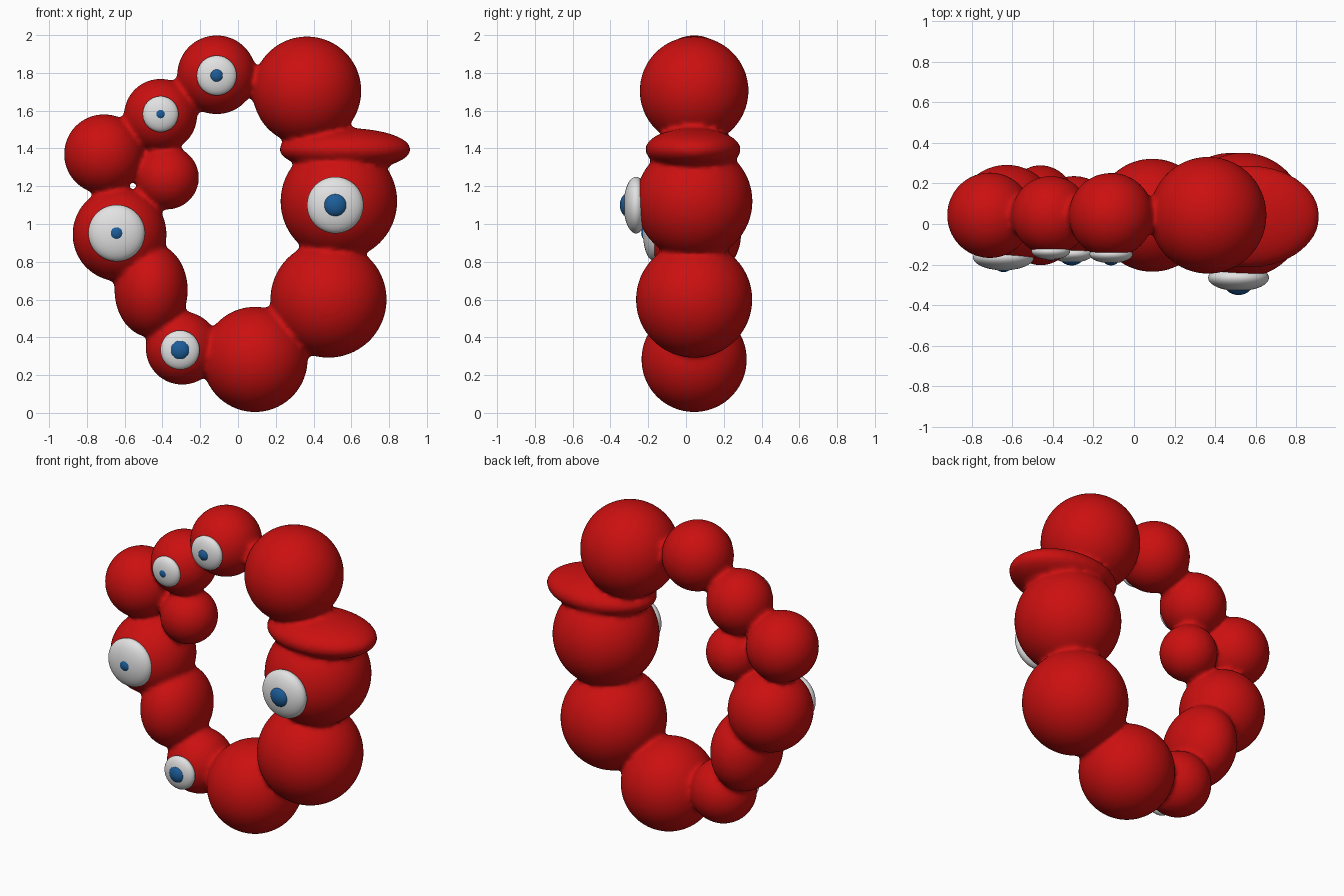
import bpy, bmesh
from mathutils import Matrix, Vector

if "Cube" in bpy.data.objects:
    bpy.data.objects.remove(bpy.data.objects["Cube"])


def material(name, rgb):
    m = bpy.data.materials.new(name)
    m.diffuse_color = (*rgb, 1)
    m.use_nodes = True
    m.node_tree.nodes["Principled BSDF"].inputs["Base Color"].default_value = m.diffuse_color
    return m


RED = material("red", (0.6, 0.005, 0.005))
WHITE = material("white", (0.76, 0.76, 0.76))
BLUE = material("blue", (0.012, 0.11, 0.32))


def ellipsoids(name, mat, items, subdiv):
    """One object from a list of (centre, radii) ellipsoids."""
    bm = bmesh.new()
    for centre, radii in items:
        bmesh.ops.create_icosphere(
            bm, subdivisions=subdiv, radius=1,
            matrix=Matrix.Translation(centre) @ Matrix.Diagonal((*radii, 1)))
    for f in bm.faces:
        f.smooth = True
    me = bpy.data.meshes.new(name)
    bm.to_mesh(me)
    bm.free()
    me.materials.append(mat)
    ob = bpy.data.objects.new(name, me)
    bpy.context.collection.objects.link(ob)
    return ob


# Ring of round lobes: x, z, radius
Y = 0.043
lobes = [
    (0.365, 1.705, 0.288),    # top right
    (-0.113, 1.79, 0.209),    # top
    (-0.41, 1.575, 0.194),    # upper left
    (-0.71, 1.37, 0.211),     # outer left
    (-0.375, 1.245, 0.168),   # inner left
    (-0.627, 0.945, 0.249),   # left
    (-0.295, 0.343, 0.194),   # lower left
    (0.09, 0.283, 0.279),     # bottom
    (0.479, 0.60, 0.308),     # lower right
    (0.534, 1.12, 0.309),     # right
]
parts = [(Vector((x, Y, z)), (r, r, r)) for x, z, r in lobes]
parts.append((Vector((-0.46, Y, 0.65)), (0.194, 0.247, 0.25)))     # narrow lobe
parts.append((Vector((0.567, 0.037, 1.395)), (0.347, 0.252, 0.113)))  # flat cap
body = ellipsoids("ring_body", RED, parts, 5)

# Fuse the lobes and soften the seams
remesh = body.modifiers.new("fuse", 'REMESH')
remesh.mode = 'VOXEL'
remesh.voxel_size = 0.015
remesh.use_smooth_shade = True
soften = body.modifiers.new("soften", 'SMOOTH')
soften.factor = 0.5
soften.iterations = 6

# Eyes: name, x, z, white (y, radius, depth), pupil (y, radius, depth)
eyes = [
    ("right", 0.515, 1.10, (-0.265, 0.15, 0.065), (-0.30, 0.067, 0.05)),
    ("left", -0.643, 0.952, (-0.165, 0.15, 0.063), (-0.202, 0.043, 0.035)),
    ("top", -0.113, 1.786, (-0.15, 0.106, 0.043), (-0.172, 0.040, 0.032)),
    ("upper_left", -0.41, 1.582, (-0.135, 0.095, 0.04), (-0.152, 0.034, 0.029)),
    ("lower_left", -0.307, 0.333, (-0.147, 0.104, 0.043), (-0.166, 0.056, 0.038)),
]
for name, x, z, (wy, wr, wd), (py, pr, pd) in eyes:
    ellipsoids(name + "_eye_white", WHITE, [(Vector((x, wy, z)), (wr, wd, wr))], 4)
    ellipsoids(name + "_eye_pupil", BLUE, [(Vector((x, py, z)), (pr, pd, pr))], 4)
